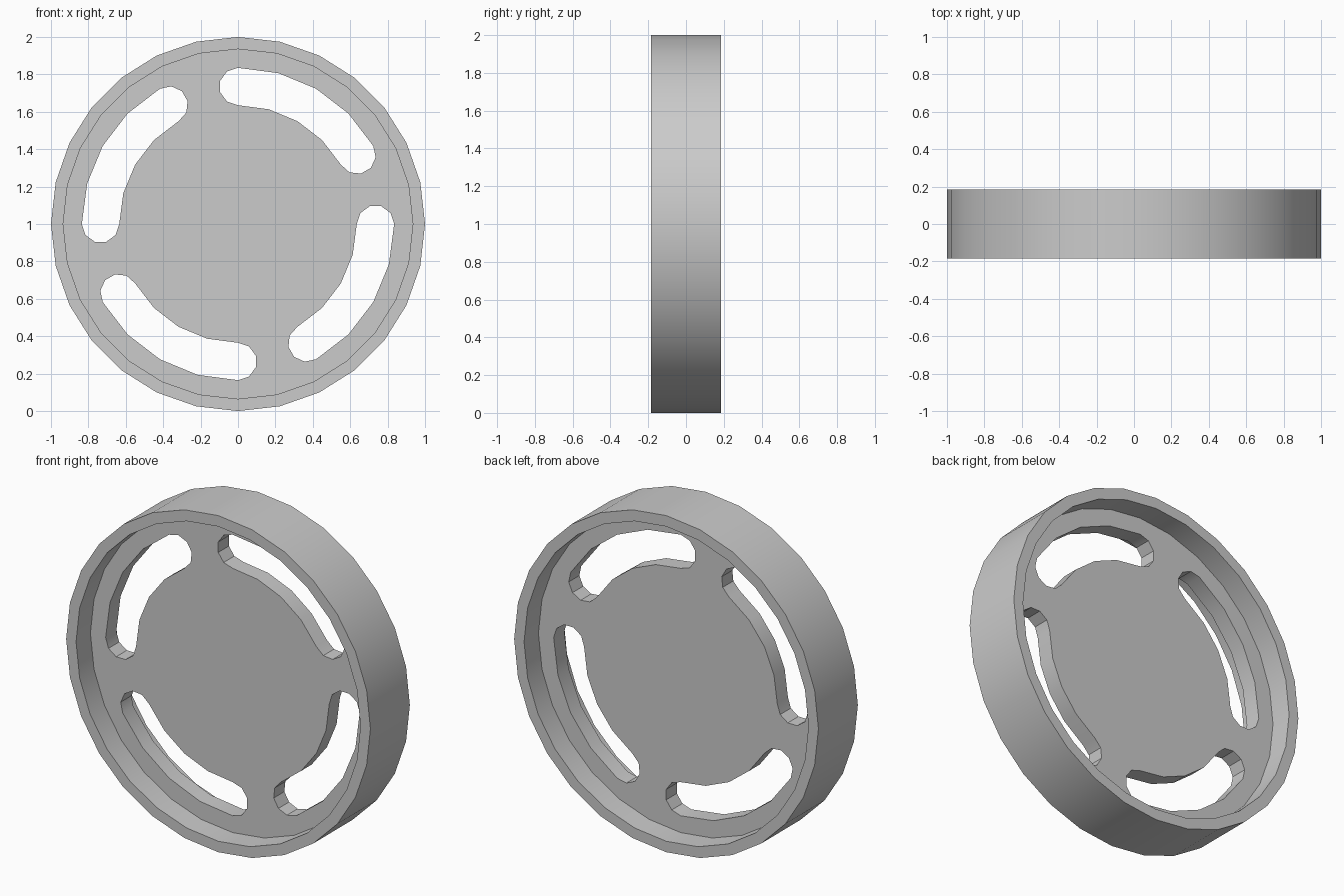
import bpy, bmesh
from math import cos, sin, pi, radians
from mathutils import Vector, Matrix

cube = bpy.data.objects.get("Cube")
if cube:
    bpy.data.objects.remove(cube, do_unlink=True)

SIDES = 28
OUTER, INNER = 1.0, 0.935
HALF_DEPTH, HALF_WEB = 0.185, 0.05
SLOT_MID, SLOT_HALF = 0.735, 0.1

grey = bpy.data.materials.new("light grey")
grey.use_nodes = True
grey.diffuse_color = (0.6, 0.6, 0.6, 1)
grey.node_tree.nodes["Principled BSDF"].inputs["Base Color"].default_value = (0.6, 0.6, 0.6, 1)


def polar(radius, degrees):
    a = radians(degrees)
    return Vector((radius * cos(a), radius * sin(a)))


def arc(centre, radius, start, end, steps):
    return [centre + polar(radius, start + (end - start) * i / steps)
            for i in range(steps + 1)]


def slot_outline(start):
    """Curved slot with rounded ends, sweeping 60 degrees clockwise."""
    end = start - 60
    origin = Vector((0, 0))
    outer = arc(origin, SLOT_MID + SLOT_HALF, start, end, 4)
    far_cap = arc(polar(SLOT_MID, end), SLOT_HALF, end, end - 180, 5)
    inner = arc(origin, SLOT_MID - SLOT_HALF, end, start, 4)
    near_cap = arc(polar(SLOT_MID, start), SLOT_HALF, start + 180, start, 5)
    return outer + far_cap[1:] + inner[1:] + near_cap[1:-1]


# Outer rim: rectangular profile spun around the wheel axis
bm = bmesh.new()
profile = [(INNER, -HALF_DEPTH), (OUTER, -HALF_DEPTH), (OUTER, HALF_DEPTH), (INNER, HALF_DEPTH)]
verts = [bm.verts.new((r, y, 1)) for r, y in profile]
edges = [bm.edges.new((verts[i], verts[(i + 1) % 4])) for i in range(4)]
bmesh.ops.spin(bm, geom=verts + edges, cent=(0, 0, 1), axis=(0, 1, 0),
               angle=2 * pi, steps=SIDES, use_merge=True)
bmesh.ops.remove_doubles(bm, verts=bm.verts, dist=0.0001)
bmesh.ops.recalc_face_normals(bm, faces=bm.faces)
mesh = bpy.data.meshes.new("rim")
bm.to_mesh(mesh)
bm.free()
rim = bpy.data.objects.new("rim", mesh)

# Slotted disc: filled outline with four holes, extruded both ways
curve = bpy.data.curves.new("slotted_disc", "CURVE")
curve.dimensions = "2D"
curve.fill_mode = "BOTH"
curve.extrude = HALF_WEB
rim_line = arc(Vector((0, 0)), INNER + 0.01, 0, 360, SIDES)[:-1]
for outline in [rim_line] + [slot_outline(90 + 90 * k) for k in range(4)]:
    spline = curve.splines.new("POLY")
    spline.points.add(len(outline) - 1)
    for point, co in zip(spline.points, outline):
        point.co = (co.x, co.y, 0, 1)
    spline.use_cyclic_u = True
outline_obj = bpy.data.objects.new("disc_outline", curve)
bpy.context.collection.objects.link(outline_obj)
bpy.context.view_layer.update()
evaluated = outline_obj.evaluated_get(bpy.context.evaluated_depsgraph_get())
disc_mesh = bpy.data.meshes.new_from_object(evaluated)
bpy.data.objects.remove(outline_obj, do_unlink=True)
disc_mesh.transform(Matrix.Translation((0, 0, 1)) @ Matrix.Rotation(pi / 2, 4, "X"))
bm = bmesh.new()
bm.from_mesh(disc_mesh)
bmesh.ops.remove_doubles(bm, verts=bm.verts, dist=0.0001)
bmesh.ops.recalc_face_normals(bm, faces=bm.faces)
bm.to_mesh(disc_mesh)
bm.free()
disc = bpy.data.objects.new("slotted_disc", disc_mesh)

# Material and shading
for obj in (rim, disc):
    bpy.context.collection.objects.link(obj)
    obj.data.materials.clear()
    obj.data.materials.append(grey)
    bpy.ops.object.select_all(action="DESELECT")
    obj.select_set(True)
    bpy.context.view_layer.objects.active = obj
    bpy.ops.object.shade_smooth_by_angle(angle=radians(30))
